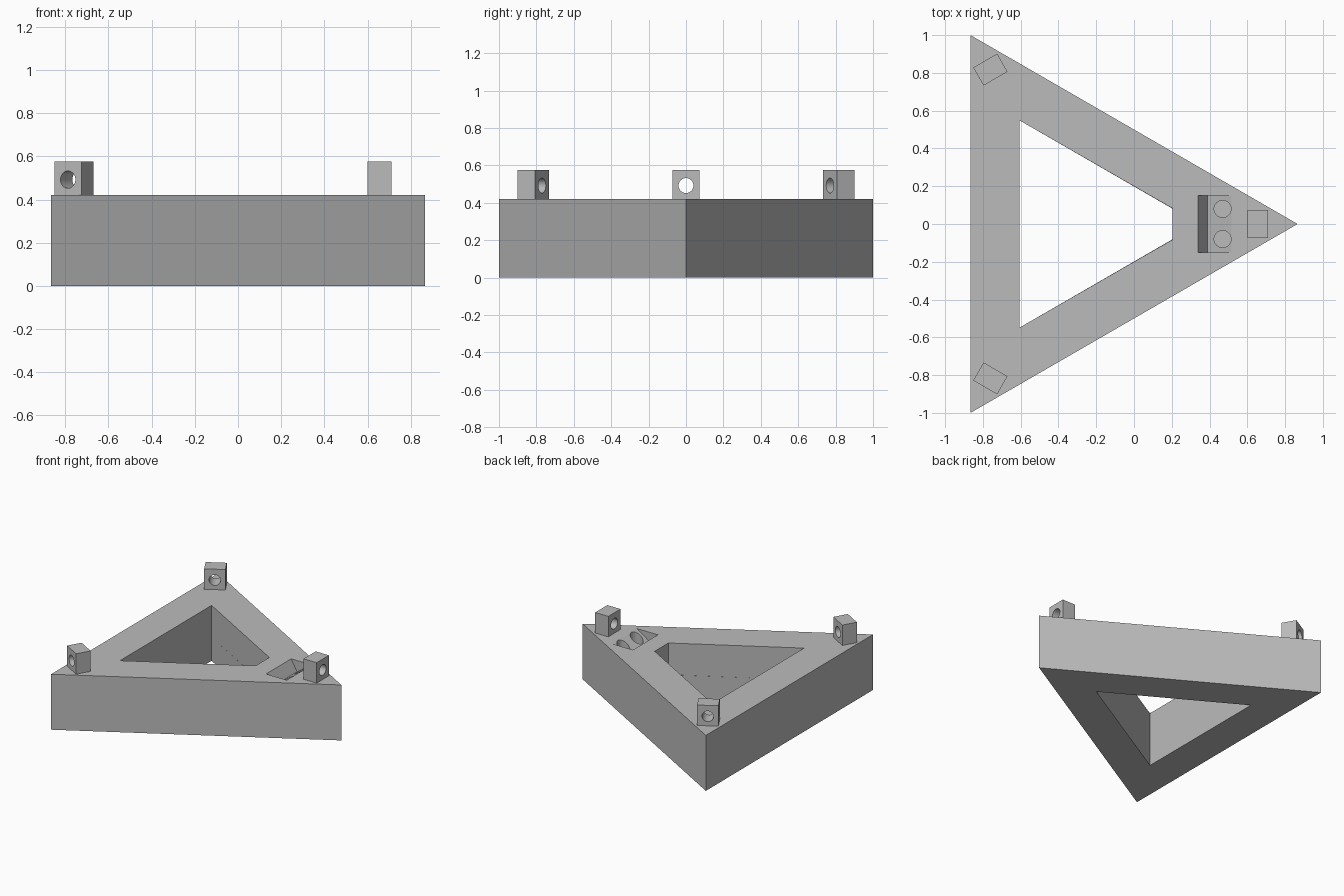
import bpy, bmesh
from math import cos, sin, tau, pi, sqrt
from mathutils import Vector, Matrix

cube = bpy.data.objects.get("Cube")
if cube:
    bpy.data.objects.remove(cube, do_unlink=True)

# Plain grey material
grey = bpy.data.materials.new("plain_grey")
grey.use_nodes = True
colour = (0.5, 0.5, 0.5, 1)
grey.diffuse_color = colour
grey.node_tree.nodes["Principled BSDF"].inputs["Base Color"].default_value = colour

TOP = 0.42                            # height of the frame
CENTRE = Vector((-sqrt(3) / 6, 0, 0))  # centroid of the triangle


def prism(name, points, depth):
    """Extrude a flat outline of 3D points along a vector."""
    bm = bmesh.new()
    face = bm.faces.new([bm.verts.new(p) for p in points])
    grown = bmesh.ops.extrude_face_region(bm, geom=[face])
    moved = [g for g in grown["geom"] if isinstance(g, bmesh.types.BMVert)]
    bmesh.ops.translate(bm, verts=moved, vec=depth)
    bmesh.ops.recalc_face_normals(bm, faces=bm.faces)
    mesh = bpy.data.meshes.new(name)
    bm.to_mesh(mesh)
    bm.free()
    mesh.materials.append(grey)
    obj = bpy.data.objects.new(name, mesh)
    bpy.context.collection.objects.link(obj)
    return obj


def upright(name, outline, low, high):
    return prism(name, [(x, y, low) for x, y in outline], (0, 0, high - low))


def cut(target, cutter):
    """Subtract the cutter, then discard it."""
    cutter.hide_render = True
    mod = target.modifiers.new("cut", "BOOLEAN")
    mod.operation = "DIFFERENCE"
    mod.solver = "EXACT"
    mod.object = cutter
    bpy.context.view_layer.objects.active = target
    bpy.ops.object.modifier_apply(modifier=mod.name)
    bpy.data.objects.remove(cutter, do_unlink=True)


def triangle(radius):
    return [(CENTRE.x + radius * cos(k * tau / 3), radius * sin(k * tau / 3))
            for k in range(3)]


def circle(u, v, radius, sides=32):
    return [(u + radius * cos(k * tau / sides), v + radius * sin(k * tau / sides))
            for k in range(sides)]


# Triangular frame with a sharp opening below and a blunted one above
outer = 2 / sqrt(3)
frame = upright("triangular_frame", triangle(outer), 0, TOP)
inner = triangle(outer * 0.548)
cut(frame, upright("lower_opening", inner, -0.1, 0.2))
blunt = [(0.205, -0.082), (0.205, 0.082)] + inner[1:]
cut(frame, upright("upper_opening", blunt, 0.18, 0.6))

# V-shaped pocket with two round sockets
pocket = [(0.34, 0.5), (0.34, TOP), (0.39, 0.335), (0.515, TOP), (0.515, 0.5)]
cut(frame, prism("pocket", [(x, -0.15, z) for x, z in pocket], (0, 0.3, 0)))
for side in (-1, 1):
    cut(frame, upright("socket", circle(0.469, side * 0.08, 0.045), 0.25, 0.46))

# Corner posts, each bored towards the centre
for k, label in enumerate(("left", "back", "front")):
    square = [(0.6, -0.073), (0.71, -0.073), (0.71, 0.073), (0.6, 0.073)]
    post = upright(label + "_post", square, TOP - 0.005, 0.575)
    ring = [(0.5, y, z) for y, z in circle(0, 0.492, 0.04)]
    cut(post, prism("bore", ring, (0.3, 0, 0)))
    turn = (Matrix.Translation(CENTRE) @ Matrix.Rotation(k * tau / 3, 4, "Z")
            @ Matrix.Translation(-CENTRE))
    post.data.transform(turn)
    bpy.ops.object.select_all(action="DESELECT")
    post.select_set(True)
    bpy.context.view_layer.objects.active = post
    bpy.ops.object.shade_smooth_by_angle(angle=pi / 6)
